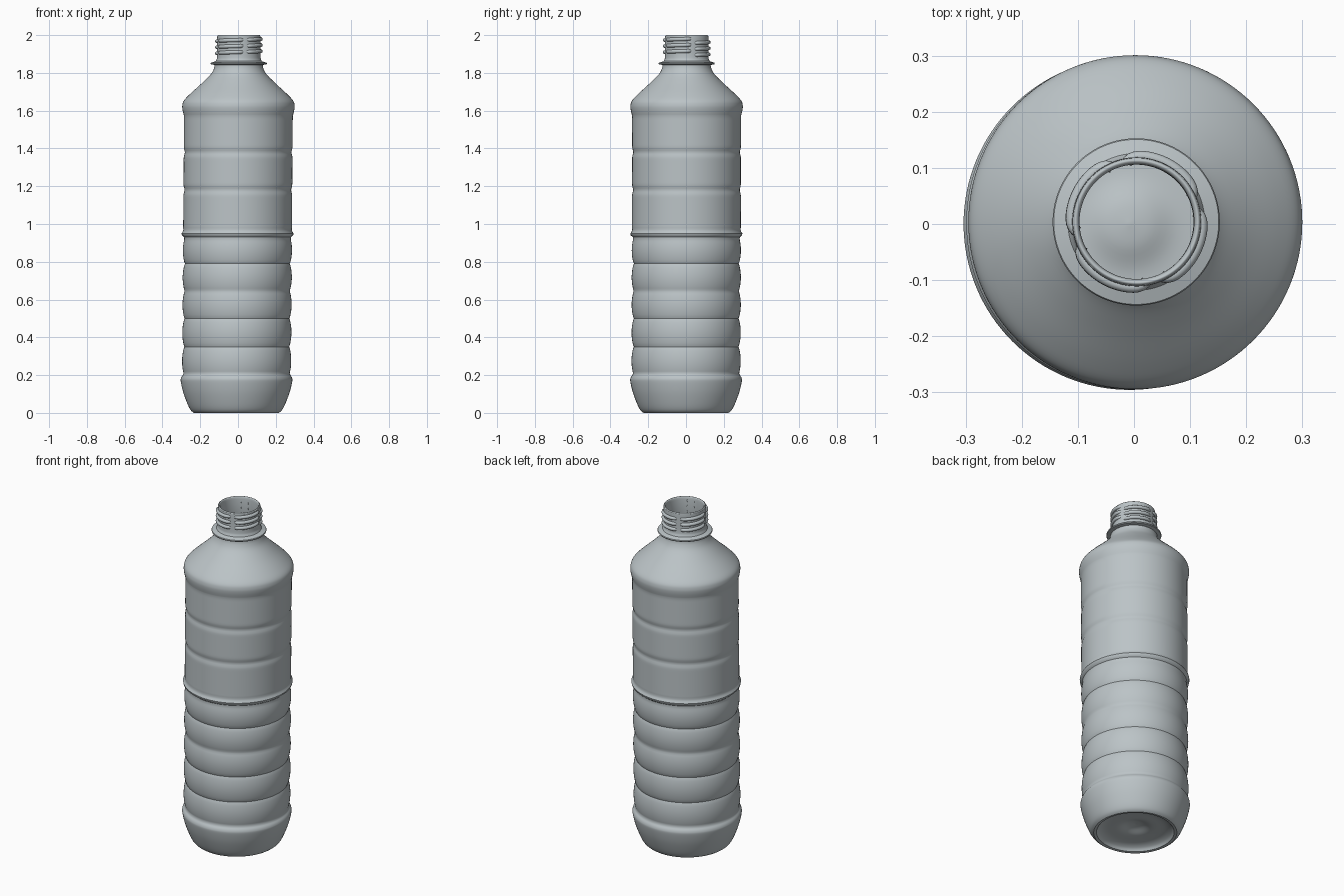
import bpy, bmesh, math

cube = bpy.data.objects.get("Cube")
if cube:
    bpy.data.objects.remove(cube)

SIDES = 128
WALL = 0.012

plastic = bpy.data.materials.new("pale grey plastic")
plastic.use_nodes = True
GREY = (0.50, 0.55, 0.57, 1)
plastic.diffuse_color = GREY
plastic.node_tree.nodes["Principled BSDF"].inputs["Base Color"].default_value = GREY


def lean(x, y, z):
    """The bottle leans very slightly off the vertical."""
    return (x - 0.009 + 0.007 * z, y + 0.002 * z, z)


def bump(z, centre, width):
    return math.exp(-((z - centre) / width) ** 2)


GROOVES = [0.20, 0.35, 0.50, 0.645, 0.79, 0.93]


def body_radius(z):
    """Rounded ribs below the waist ring, flat panels with grooves above."""
    if z < GROOVES[-1]:
        for low, high in zip(GROOVES, GROOVES[1:]):
            if low <= z <= high:
                t = (z - low) / (high - low)
                r = 0.277 + 0.012 * math.sin(math.pi * t) ** 0.7
    else:
        r = 0.277 + 0.011 * min(1, (z - GROOVES[-1]) / 0.05)
        r -= sum(0.006 * bump(z, g, 0.016) for g in (1.18, 1.38))
    return r + 0.017 * bump(z, 0.945, 0.015)


def smooth(points, steps=5):
    """Catmull-Rom curve through the profile points."""
    pts = [points[0]] + points + [points[-1]]
    out = []
    for a, b, c, d in zip(pts, pts[1:], pts[2:], pts[3:]):
        for i in range(steps):
            t = i / steps
            out.append(tuple(0.5 * (2 * q + (s - p) * t + (2 * p - 5 * q + 4 * s - u) * t * t
                                    + (3 * q - p - 3 * s + u) * t ** 3)
                             for p, q, s, u in zip(a, b, c, d)))
    return out + [points[-1]]


def lathe(name, profile):
    bm = bmesh.new()
    rings = []
    for r, z in profile:
        if r < 0.001:
            rings.append([bm.verts.new(lean(0, 0, z))])
        else:
            angles = [math.tau * i / SIDES for i in range(SIDES)]
            rings.append([bm.verts.new(lean(r * math.cos(a), r * math.sin(a), z)) for a in angles])
    for low, high in zip(rings, rings[1:]):
        for i in range(SIDES):
            j = (i + 1) % SIDES
            quad = [low[i % len(low)], low[j % len(low)], high[j % len(high)], high[i % len(high)]]
            bm.faces.new(list(dict.fromkeys(quad)))
    bmesh.ops.recalc_face_normals(bm, faces=bm.faces)
    mesh = bpy.data.meshes.new(name)
    bm.to_mesh(mesh)
    bm.free()
    mesh.materials.append(plastic)
    obj = bpy.data.objects.new(name, mesh)
    bpy.context.collection.objects.link(obj)
    bpy.ops.object.select_all(action='DESELECT')
    obj.select_set(True)
    bpy.context.view_layer.objects.active = obj
    bpy.ops.object.shade_smooth_by_angle(angle=math.radians(40))
    return obj


# Outer skin: dished base, foot, ribbed body, sloping shoulder and neck
base = smooth([(0, 0.055), (0.04, 0.05), (0.09, 0.035), (0.16, 0.03), (0.195, 0.018), (0.21, 0.002)])
foot = smooth([(0.225, 0), (0.242, 0.015), (0.26, 0.05), (0.282, 0.11), (0.295, 0.165),
               (0.294, 0.185), (0.285, 0.2)])
body = [(body_radius(z / 100), z / 100) for z in range(21, 157)]
shoulder = smooth([(0.289, 1.575), (0.296, 1.605), (0.297, 1.63), (0.288, 1.655), (0.255, 1.69),
                   (0.195, 1.745), (0.15, 1.79), (0.132, 1.82), (0.127, 1.842)])
flange = [(0.147, 1.845), (0.149, 1.85), (0.147, 1.854), (0.122, 1.862)]
neck = smooth([(0.118, 1.87), (0.115, 1.89), (0.115, 1.985), (0.113, 1.996), (0.109, 2.0),
               (0.104, 1.996), (0.102, 1.985)])
# Inner skin, running from the mouth back down to the base
throat = [(0.102, 1.87), (0.115, 1.83)]
inner = [(r - WALL, z - WALL) for r, z in reversed(body + shoulder[:-8])]
inner += [(r - WALL, z) for r, z in reversed(foot[4:])]
floor = [(r * 0.97, z + WALL) for r, z in reversed(base)]
lathe("bottle", base + foot + body + shoulder + flange + neck + throat + inner + floor)

# Interrupted screw thread around the neck
curve = bpy.data.curves.new("screw_thread", 'CURVE')
curve.dimensions = '3D'
curve.bevel_depth = 0.010
curve.bevel_resolution = 3
PITCH = 0.032
for turn in range(3):
    for quarter in range(4):
        start = math.radians(quarter * 90 + 25)
        count = 20
        spline = curve.splines.new('POLY')
        spline.points.add(count - 1)
        for i, point in enumerate(spline.points):
            t = i / (count - 1)
            a = start + math.radians(74) * t
            z = 1.893 + PITCH * (turn + a / math.tau * 0.7)
            r = 0.117 - 0.009 * abs(2 * t - 1) ** 8
            point.co = (*lean(r * math.cos(a), r * math.sin(a), z), 1)
        spline.use_smooth = True
curve.materials.append(plastic)
thread = bpy.data.objects.new("screw_thread", curve)
bpy.context.collection.objects.link(thread)
